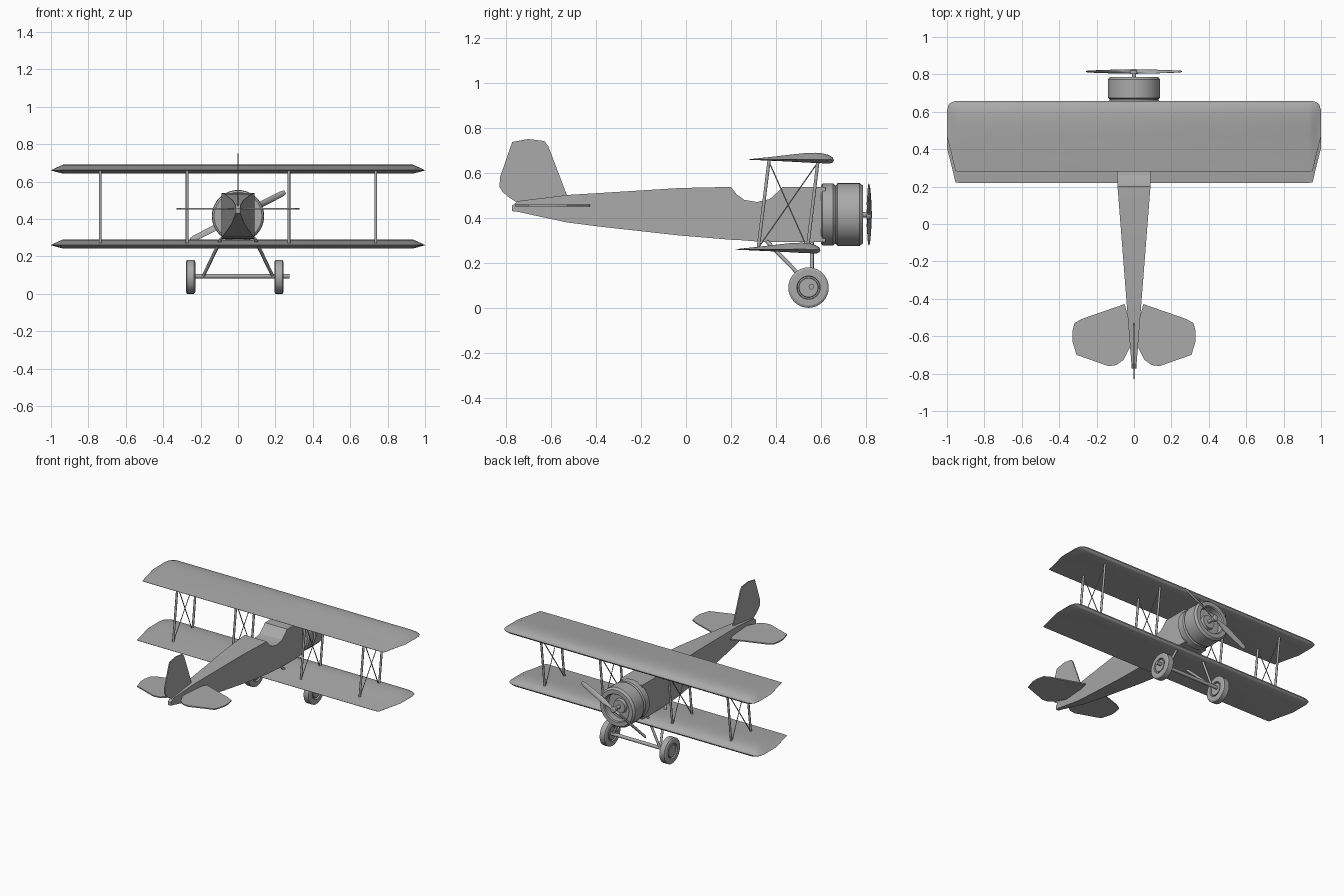
import bpy, bmesh, math
from mathutils import Vector, Matrix

cube = bpy.data.objects.get("Cube")
if cube:
    bpy.data.objects.remove(cube, do_unlink=True)

grey = bpy.data.materials.new("plain grey")
grey.use_nodes = True
grey.diffuse_color = (0.4, 0.4, 0.4, 1)
grey.node_tree.nodes["Principled BSDF"].inputs["Base Color"].default_value = (0.4, 0.4, 0.4, 1)


def finish(name, bm, angle=None):
    bmesh.ops.recalc_face_normals(bm, faces=bm.faces)
    mesh = bpy.data.meshes.new(name)
    bm.to_mesh(mesh)
    bm.free()
    mesh.materials.append(grey)
    ob = bpy.data.objects.new(name, mesh)
    bpy.context.collection.objects.link(ob)
    if angle:
        bpy.ops.object.select_all(action='DESELECT')
        ob.select_set(True)
        bpy.context.view_layer.objects.active = ob
        bpy.ops.object.shade_smooth_by_angle(angle=math.radians(angle))
    return ob


def loft(name, sections, angle=None):
    """Skin a row of closed sections with equal point counts."""
    bm = bmesh.new()
    rings = [[bm.verts.new(p) for p in s] for s in sections]
    n = len(rings[0])
    for a, b in zip(rings, rings[1:]):
        for i in range(n):
            j = (i + 1) % n
            bm.faces.new((a[i], a[j], b[j], b[i]))
    bm.faces.new(rings[0])
    bm.faces.new(rings[-1])
    return finish(name, bm, angle)


def lathe(name, profile, centre, axis, sides=32):
    """Turn (along, radius) points round the x or y axis."""
    sections = []
    for t, r in profile:
        ring = []
        for k in range(sides):
            a = math.tau * k / sides
            u, v = r * math.cos(a), r * math.sin(a)
            ring.append(Vector(centre) + Vector((t, u, v) if axis == 'x' else (u, t, v)))
        sections.append(ring)
    return loft(name, sections, 30)


def rod(name, a, b, r, sides=10):
    a, b = Vector(a), Vector(b)
    q = (b - a).to_track_quat('Z', 'Y')
    ring = [q @ Vector((r * math.cos(math.tau * k / sides), r * math.sin(math.tau * k / sides), 0))
            for k in range(sides)]
    return loft(name, [[p + e for p in ring] for e in (a, b)], 40)


# Fuselage: y, bottom, top at each station, with the cockpit scooped out
stations = [(-.773, .43, .455), (-.747, .427, .475), (-.53, .38, .502), (-.38, .361, .511),
            (-.03, .322, .533), (.2, .303, .538), (.225, .302, .505), (.26, .3, .48),
            (.316, .295, .471), (.373, .293, .484), (.404, .293, .512), (.43, .293, .538),
            (.62, .293, .538)]


def half_width(y):
    return .088 if y > .2 else .012 + .076 * (y + .773) / .973


loft("fuselage", [[(-half_width(y), y, lo), (half_width(y), y, lo),
                   (half_width(y), y, hi), (-half_width(y), y, hi)] for y, lo, hi in stations], 25)

# Wings: one airfoil (chord fraction, height) narrowed toward rounded tips
airfoil = [(0, -.004), (.015, .009), (.06, .02), (.13, .027), (.22, .03), (.35, .028), (.5, .022),
           (.75, .011), (1, .001), (1, -.001), (.6, -.008), (.2, -.016), (.05, -.018), (.012, -.013)]
# x, leading edge, trailing edge, thickness
tips = [(.935, 0, .378, 1), (.955, .001, .375, .72), (.975, .006, .29, .42),
        (.99, .018, .23, .18), (1, .05, .19, .03)]


def wing(name, lead, z):
    rows = [(-x, a, b, t) for x, a, b, t in reversed(tips)] + tips
    loft(name, [[(x, lead - a - f * (b - a), z + h * t) for f, h in airfoil]
                for x, a, b, t in rows], 50)


wing("upper_wing", .658, .66)
wing("lower_wing", .598, .26)

# Struts and crossed bracing wires between the wings
for x in (-.737, -.272, .272, .737):
    side = "left" if x > 0 else "right"
    place = ("outer_" if abs(x) > .5 else "inner_") + side
    rod(place + "_front_strut", (x, .54, .26), (x, .588, .66), .0075)
    rod(place + "_rear_strut", (x, .32, .255), (x, .37, .66), .0075)
    rod(place + "_wire_a", (x, .32, .265), (x, .587, .648), .003, 6)
    rod(place + "_wire_b", (x, .54, .265), (x, .37, .648), .003, 6)


# Tail surfaces
def plate(name, outline, offset):
    offset = Vector(offset)
    loft(name, [[Vector(p) - offset for p in outline], [Vector(p) + offset for p in outline]])


fin = [(-.5, .48), (-.53, .502), (-.613, .72), (-.63, .742), (-.702, .751), (-.773, .738),
       (-.827, .582), (-.83, .538), (-.815, .515), (-.79, .493), (-.747, .465)]
plate("tail_fin", [(0, y, z) for y, z in fin], (.004, 0, 0))
half_tail = [(.05, -.428), (.28, -.508), (.318, -.53), (.33, -.578), (.33, -.626), (.307, -.7),
             (.136, -.76), (.094, -.754), (.056, -.727), (.02, -.655), (.022, -.53)]
for side, s in (("left", 1), ("right", -1)):
    plate(side + "_tailplane", [(s * x, y, .455) for x, y in half_tail], (0, 0, .004))

# Engine cowling with a groove, rolled lip and recessed face
lathe("cowling", [(.6, .128), (.608, .138), (.655, .138), (.664, .13), (.668, .13), (.674, .14),
                  (.772, .14), (.787, .128), (.787, .1), (.78, .094), (.735, .094), (.735, .05),
                  (.755, .045), (.755, .01)], (0, 0, .415), 'y', 40)

# Propeller: hub, shaft and two twisted blades
lathe("propeller_hub", [(.75, .012), (.803, .012), (.803, .022), (.822, .022), (.828, .012)],
      (0, 0, .415), 'y', 20)
blade = [(.0, .009, .012, 60), (.04, .011, .009, 55), (.09, .018, .006, 38),
         (.18, .018, .005, 24), (.26, .016, .004, 16), (.284, .011, .003, 14)]
for label, turn in (("a", 27), ("b", 207)):
    place = Matrix.Translation((0, .815, .415)) @ Matrix.Rotation(math.radians(-turn), 4, 'Y')
    rows = []
    for r, w, t, twist in blade:
        spin = Matrix.Rotation(math.radians(twist), 4, 'X')
        rows.append([place @ (spin @ Vector((0, t * math.sin(k * math.tau / 8),
                                             w * math.cos(k * math.tau / 8))) + Vector((r, 0, 0)))
                     for k in range(8)])
    loft("propeller_blade_" + label, rows, 50)

# Landing gear
for side, s, x in (("left", 1, .219), ("right", -1, -.253)):
    lathe(side + "_wheel", [(-.022, .01), (-.022, .042), (-.012, .044), (-.012, .05), (-.025, .052),
                            (-.025, .08), (-.019, .09), (.019, .09), (.025, .08), (.025, .052),
                            (.012, .05), (.012, .044), (.022, .042), (.022, .01)],
          (x, .545, .09), 'x')
    rod(side + "_front_gear_leg", (s * .09, .56, .29), (s * .185, .56, .095), .0085)
    rod(side + "_rear_gear_leg", (s * .09, .36, .295), (s * .185, .555, .095), .0085)
rod("axle", (-.25, .558, .094), (.275, .558, .094), .012, 16)
